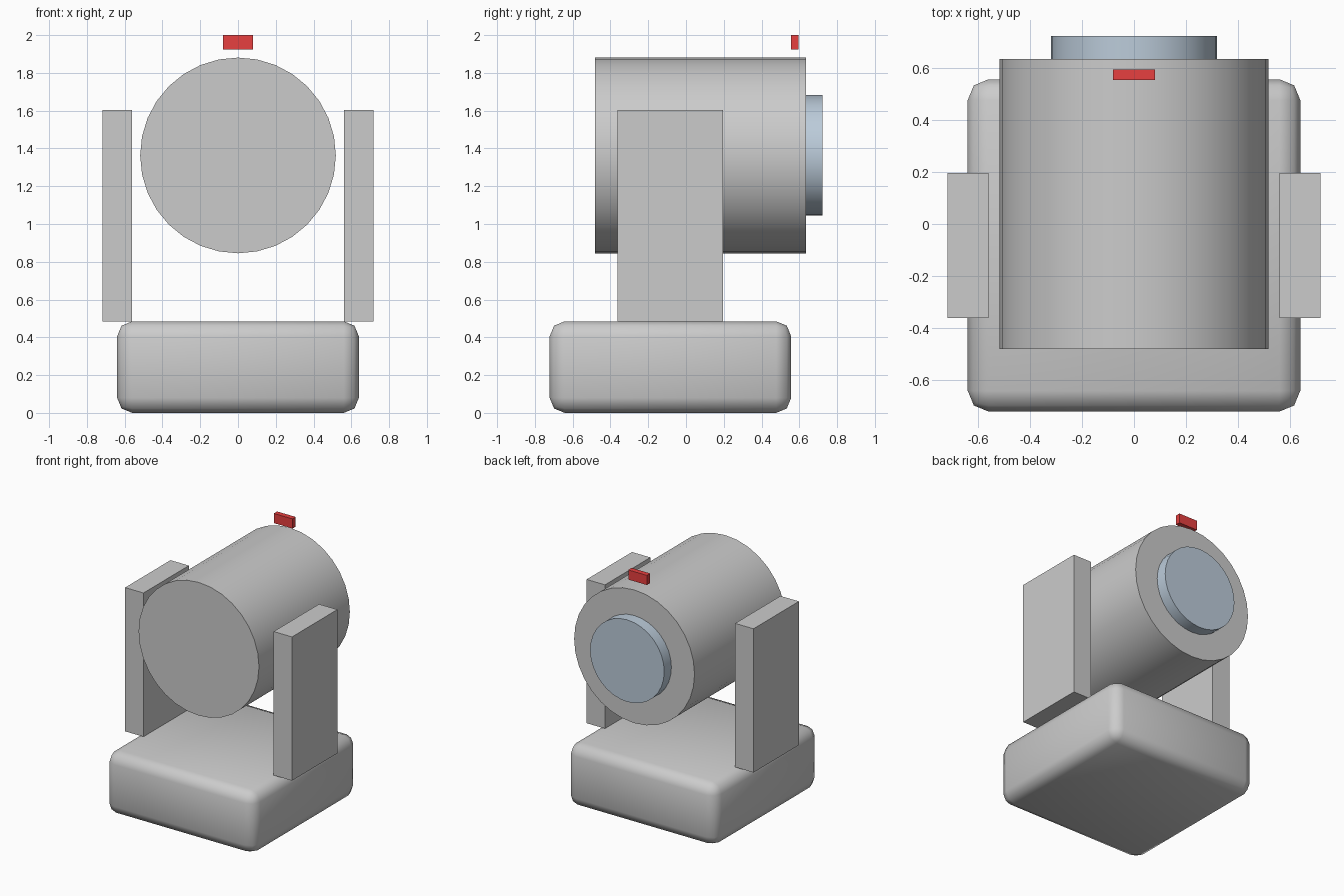
import bpy, math

if "Cube" in bpy.data.objects:
    bpy.data.objects.remove(bpy.data.objects["Cube"])


def material(name, rgb):
    m = bpy.data.materials.new(name)
    m.diffuse_color = (*rgb, 1)
    m.use_nodes = True
    m.node_tree.nodes["Principled BSDF"].inputs["Base Color"].default_value = m.diffuse_color
    return m


def box(name, x, y, z, mat=None):
    """Box from (min, max) ranges on each axis."""
    bpy.ops.mesh.primitive_cube_add(
        size=1, location=[(a + b) / 2 for a, b in (x, y, z)])
    ob = bpy.context.object
    ob.name = name
    ob.scale = [b - a for a, b in (x, y, z)]
    bpy.ops.object.transform_apply(location=False, rotation=False, scale=True)
    if mat:
        ob.data.materials.append(mat)
    return ob


def barrel(name, radius, y, z, mat=None):
    """Cylinder lying along y."""
    bpy.ops.mesh.primitive_cylinder_add(
        vertices=32, radius=radius, depth=y[1] - y[0],
        location=(0, sum(y) / 2, z), rotation=(math.pi / 2, 0, 0))
    ob = bpy.context.object
    ob.name = name
    if mat:
        ob.data.materials.append(mat)
    bpy.ops.object.shade_smooth_by_angle(angle=math.radians(30))
    return ob


# Rounded base
base = box("base", (-0.64, 0.64), (-0.722, 0.557), (0, 0.485))
bevel = base.modifiers.new("rounding", 'BEVEL')
bevel.width = 0.08
bevel.segments = 2
bpy.ops.object.shade_smooth()

# Pair of upright arms
for side, name in ((-1, "left_arm"), (1, "right_arm")):
    box(name, sorted((side * 0.56, side * 0.718)), (-0.362, 0.196), (0.485, 1.603))

# Camera body and lens
barrel("camera_body", 0.518, (-0.482, 0.635), 1.363)
barrel("lens", 0.319, (0.565, 0.723), 1.363, material("lens_glass", (0.5, 0.6, 0.7)))

# Indicator light
box("indicator_light", (-0.08, 0.08), (0.555, 0.595), (1.925, 2.0),
    material("indicator_red", (0.8, 0.05, 0.05)))
